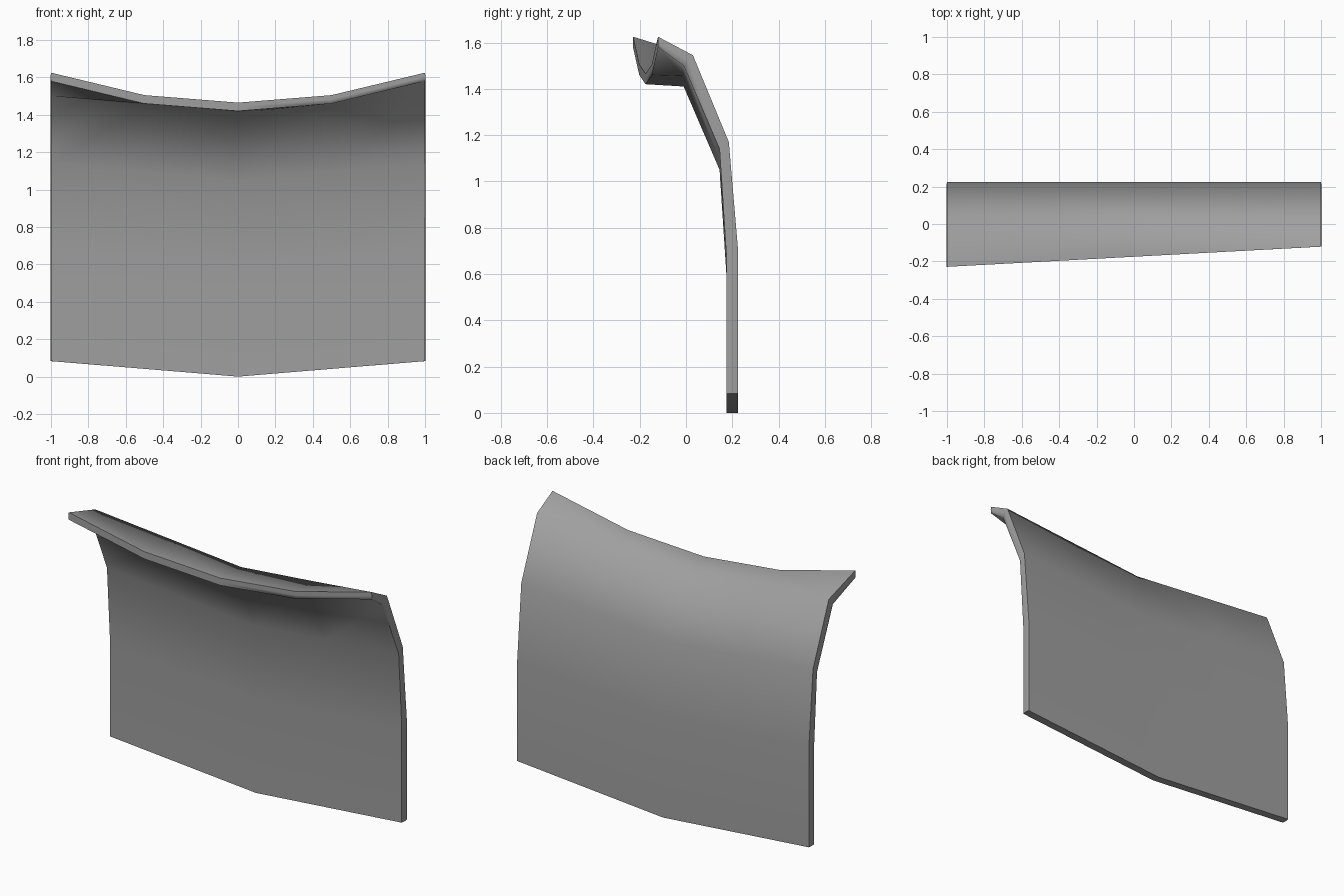
import bpy, bmesh, math

if "Cube" in bpy.data.objects:
    bpy.data.objects.remove(bpy.data.objects["Cube"], do_unlink=True)

grey = bpy.data.materials.new("plain_grey")
grey.use_nodes = True
colour = (0.35, 0.35, 0.35, 1)
grey.diffuse_color = colour
grey.node_tree.nodes["Principled BSDF"].inputs["Base Color"].default_value = colour

# Panel profile from bottom to bend, as (y, z) on the centre line
OUTER = [(0.225, 0.0), (0.225, 0.62), (0.185, 1.08), (0.03, 1.455)]
INNER = [(0.175, 0.0), (0.175, 0.59), (0.145, 1.05), (-0.01, 1.41)]
RISE = [0.083, 0.083, 0.09, 0.09]      # how far each row climbs toward the ends
COLUMNS = [-1, -0.5, 0, 0.5, 1]


def skin_point(profile, row, x):
    if row < len(profile):
        y, z = profile[row]
        return x, y, z + RISE[row] * abs(x)
    # Front lip: skewed in plan and swept up at both ends
    y = -0.175 + 0.054 * x
    z = 1.465 + 0.16 * abs(x) ** 2
    return x, y, z - (0.045 if profile is INNER else 0)


def rim_point(row, x):
    # Middle line of the thickness, pushed out a little around the rim
    a, b = skin_point(OUTER, row, x), skin_point(INNER, row, x)
    p = [(m + n) / 2 for m, n in zip(a, b)]
    if abs(x) == 1:
        p[0] *= 1.003
    return p


bm = bmesh.new()
rows, cols = len(OUTER) + 1, len(COLUMNS)
outer, inner = [[[bm.verts.new(skin_point(prof, r, x)) for x in COLUMNS]
                 for r in range(rows)] for prof in (OUTER, INNER)]

# Back and front skins
for skin in (outer, inner):
    for r in range(rows - 1):
        for c in range(cols - 1):
            bm.faces.new((skin[r][c], skin[r][c + 1], skin[r + 1][c + 1], skin[r + 1][c]))

# Two-strip rim joining the skins all the way round
loop = [(0, c) for c in range(cols)] + [(r, cols - 1) for r in range(1, rows)]
loop += [(rows - 1, c) for c in range(cols - 2, -1, -1)] + [(r, 0) for r in range(rows - 2, 0, -1)]
middle = [bm.verts.new(rim_point(r, COLUMNS[c])) for r, c in loop]
for i, (r, c) in enumerate(loop):
    j = (i + 1) % len(loop)
    r2, c2 = loop[j]
    for skin in (outer, inner):
        bm.faces.new((skin[r][c], skin[r2][c2], middle[j], middle[i]))
bmesh.ops.recalc_face_normals(bm, faces=bm.faces)

mesh = bpy.data.meshes.new("curved_panel")
bm.to_mesh(mesh)
bm.free()
mesh.materials.append(grey)
panel = bpy.data.objects.new("curved_panel", mesh)
bpy.context.collection.objects.link(panel)
bpy.ops.object.select_all(action="DESELECT")
panel.select_set(True)
bpy.context.view_layer.objects.active = panel
bpy.ops.object.shade_smooth_by_angle(angle=math.radians(75))
